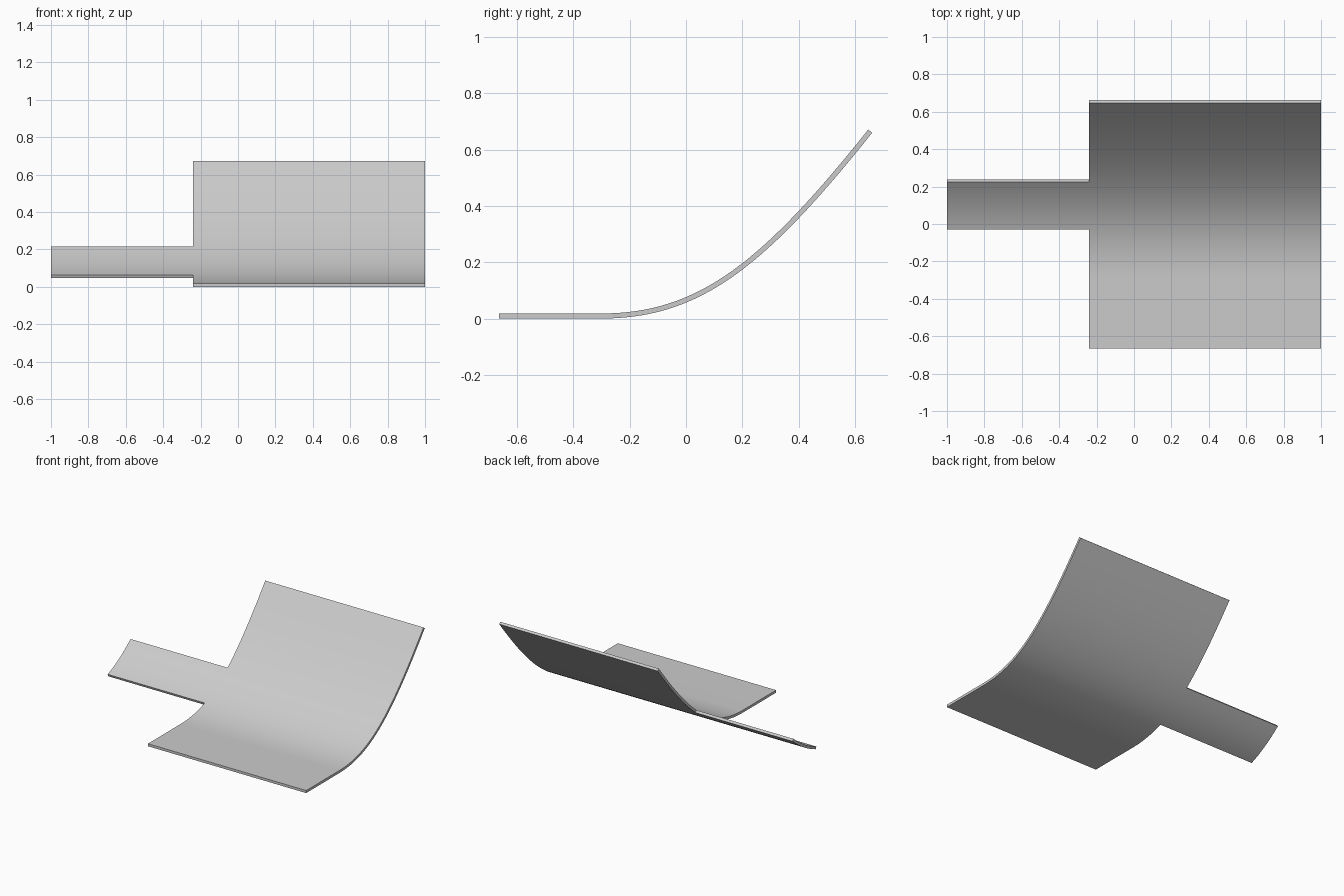
import bpy, bmesh
from mathutils import Vector

old = bpy.data.objects.get("Cube")
if old:
    bpy.data.objects.remove(old, do_unlink=True)

THICK = 0.018
X_TAB, X_STEP, X_END = -1.0, -0.24, 1.0
TAB_FRONT, TAB_BACK = -0.027, 0.231

# Curved part of the section: a cubic curve in (y, z) that starts level
CURVE = [Vector(p) for p in ((-0.3, 0.009), (0.05, 0.009), (0.28, 0.196), (0.655, 0.666))]


def curve_point(t):
    a, b, c, d = CURVE
    s = 1 - t
    return a * s**3 + b * 3 * s * s * t + c * 3 * s * t * t + d * t**3


def t_at(y):
    lo, hi = 0.0, 1.0
    for _ in range(40):
        mid = (lo + hi) / 2
        if curve_point(mid).x < y:
            lo = mid
        else:
            hi = mid
    return lo


# Section points, with exact stations at both edges of the tab
stops = [0.0, t_at(TAB_FRONT), t_at(TAB_BACK), 1.0]
section = [Vector((-0.665, 0.009))]
for lo, hi in zip(stops, stops[1:]):
    section += [curve_point(lo + (hi - lo) * i / 14) for i in range(14)]
section.append(curve_point(1.0))

# Sheet: wide panel, plus the side tab where the section lies within its edges
bm = bmesh.new()


def row(x):
    return [bm.verts.new((x, p.x, p.y)) for p in section]


tab, step, end = row(X_TAB), row(X_STEP), row(X_END)
for i in range(len(section) - 1):
    bm.faces.new((step[i], end[i], end[i + 1], step[i + 1]))
    middle = (section[i].x + section[i + 1].x) / 2
    if TAB_FRONT < middle < TAB_BACK:
        bm.faces.new((tab[i], step[i], step[i + 1], tab[i + 1]))
bmesh.ops.delete(bm, geom=[v for v in bm.verts if not v.link_faces], context='VERTS')

mesh = bpy.data.meshes.new("curved_panel")
bm.to_mesh(mesh)
bm.free()
panel = bpy.data.objects.new("curved_panel", mesh)
bpy.context.collection.objects.link(panel)

# Plain grey metal
grey = bpy.data.materials.new("plain_grey")
grey.use_nodes = True
grey.diffuse_color = (0.6, 0.6, 0.6, 1)
grey.node_tree.nodes["Principled BSDF"].inputs["Base Color"].default_value = (0.6, 0.6, 0.6, 1)
mesh.materials.append(grey)

# Give the sheet its thickness, then smooth the bend and keep the rims sharp
solid = panel.modifiers.new("thickness", 'SOLIDIFY')
solid.thickness = THICK
solid.offset = 0
bpy.ops.object.select_all(action='DESELECT')
panel.select_set(True)
bpy.context.view_layer.objects.active = panel
bpy.ops.object.modifier_apply(modifier=solid.name)
bpy.ops.object.shade_smooth_by_angle()
